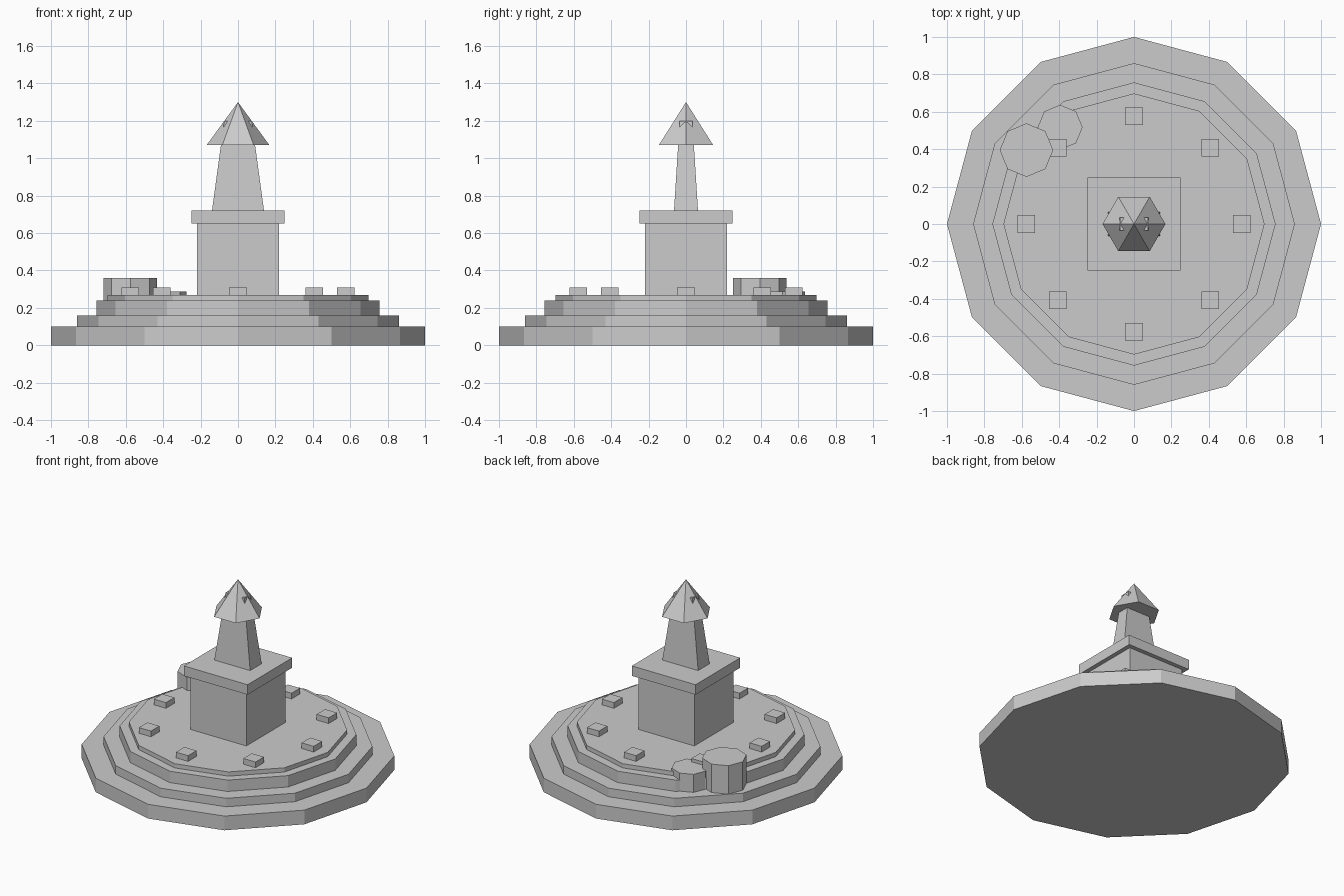
import bpy
from math import cos, sin, pi

if "Cube" in bpy.data.objects:
    bpy.data.objects.remove(bpy.data.objects["Cube"])


def prism(name, sides, r1, z0, z1, x=0, y=0, r2=None):
    """Flat-sided cylinder or cone with a corner on the +x axis."""
    r2 = r1 if r2 is None else r2
    bpy.ops.mesh.primitive_cone_add(vertices=sides, radius1=r1, radius2=r2,
                                    depth=z1 - z0, location=(x, y, (z0 + z1) / 2))
    ob = bpy.context.object
    ob.name = name
    # put a vertex exactly on +x
    if abs(min(abs(v.co.y) for v in ob.data.vertices)) > 1e-4:
        ob.rotation_euler.z = pi / 2
    return ob


def box(name, hx, hy, z0, z1, x=0, y=0, top=1.0):
    """Box given by half sizes; top scales the upper face."""
    bpy.ops.mesh.primitive_cube_add(size=2, location=(x, y, 0))
    ob = bpy.context.object
    ob.name = name
    for v in ob.data.vertices:
        s = top if v.co.z > 0 else 1.0
        v.co = (v.co.x * hx * s, v.co.y * hy * s, z1 if v.co.z > 0 else z0)
    return ob


# Stepped twelve-sided base
for i, (r, z0, z1) in enumerate([(1.0, 0, 0.10), (0.86, 0.10, 0.16),
                                 (0.757, 0.16, 0.24), (0.698, 0.24, 0.27)]):
    prism(f"base_step_{i + 1}", 12, r, z0, z1)

# Pedestal with overhanging cap
box("pedestal", 0.218, 0.218, 0.27, 0.65)
box("pedestal_cap", 0.248, 0.248, 0.65, 0.72)

# Tapered flat body; its top corners poke through the pointed roof
box("tapered_body", 0.139, 0.064, 0.72, 1.20, top=0.53)
roof = prism("pointed_roof", 6, 0.168, 1.07, 1.30, r2=0)
roof.rotation_euler.z = 0
if max(v.co.x for v in roof.data.vertices) < 0.16:
    roof.rotation_euler.z = pi / 2

# Ring of small blocks
for i in range(8):
    a = i * pi / 4
    box(f"ring_block_{i + 1}", 0.047, 0.047, 0.27, 0.31,
        0.575 * cos(a), 0.575 * sin(a))

# Two octagonal drums on the back-left steps
prism("large_drum", 8, 0.143, 0.16, 0.36, -0.575, 0.395)
prism("small_drum", 8, 0.12, 0.16, 0.287, -0.395, 0.517)
